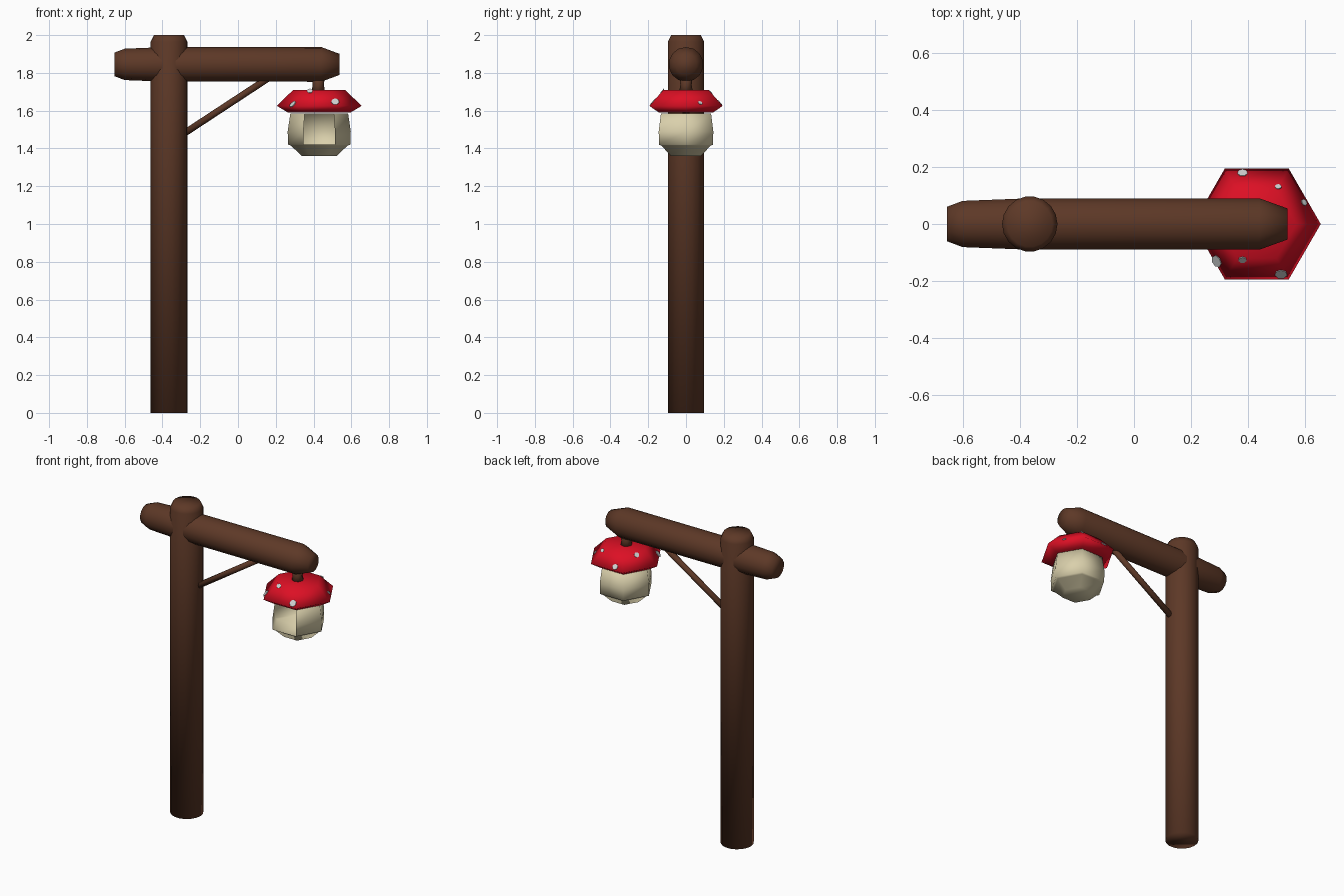
import bpy, bmesh, math
from mathutils import Vector, Matrix

if "Cube" in bpy.data.objects:
    bpy.data.objects.remove(bpy.data.objects["Cube"])


def material(name, rgb):
    m = bpy.data.materials.new(name)
    m.diffuse_color = (*rgb, 1)
    m.use_nodes = True
    m.node_tree.nodes["Principled BSDF"].inputs["Base Color"].default_value = m.diffuse_color
    return m


WOOD = material("brown wood", (0.11, 0.040, 0.020))
RED = material("cap red", (0.72, 0.005, 0.018))
CREAM = material("lantern cream", (0.70, 0.63, 0.41))
WHITE = material("spot white", (0.62, 0.64, 0.64))


def finish(name, bm, mat, smooth=True):
    bmesh.ops.recalc_face_normals(bm, faces=bm.faces)
    me = bpy.data.meshes.new(name)
    bm.to_mesh(me)
    bm.free()
    for p in me.polygons:
        p.use_smooth = smooth
    me.materials.append(mat)
    ob = bpy.data.objects.new(name, me)
    bpy.context.collection.objects.link(ob)
    return ob


def lathe(name, profile, sides, origin, axis, mat, skip=()):
    """Stack rings of (radius, distance) along an axis; skip holds (ring, side) openings."""
    bm = bmesh.new()
    rot = Vector((0, 0, 1)).rotation_difference(Vector(axis)).to_matrix()
    rings = []
    for r, h in profile:
        rings.append([bm.verts.new(Vector(origin) + rot @ Vector((
            r * math.cos(2 * math.pi * i / sides),
            r * math.sin(2 * math.pi * i / sides), h))) for i in range(sides)])
    for k in range(len(rings) - 1):
        for i in range(sides):
            if (k, i) not in skip:
                j = (i + 1) % sides
                bm.faces.new((rings[k][i], rings[k][j], rings[k + 1][j], rings[k + 1][i]))
    bm.faces.new(rings[0][::-1])
    bm.faces.new(rings[-1])
    return finish(name, bm, mat)


# Upright log and cross beam
lathe("post", [(0.097, 0), (0.097, 1.965), (0.08, 2.0)], 18, (-0.365, 0, 0), (0, 0, 1), WOOD)
lathe("beam", [(0.062, -0.655), (0.083, -0.60), (0.091, -0.40), (0.092, 0.44), (0.056, 0.537)],
      14, (0, 0, 1.845), (1, 0, 0), WOOD)

# Diagonal brace
a, b = Vector((-0.30, 0, 1.47)), Vector((0.18, 0, 1.785))
lathe("brace", [(0.018, 0), (0.018, (b - a).length)], 8, a, (b - a).normalized(), WOOD)

# Lantern hanger
CX = 0.43
lathe("hanger", [(0.036, 1.70), (0.03, 1.735), (0.034, 1.78)], 8, (CX - 0.005, 0, 0), (0, 0, 1), WOOD)

# Six-sided mushroom cap
lathe("cap", [(0.165, 1.59), (0.224, 1.625), (0.138, 1.71)], 6, (CX, 0, 0), (0, 0, 1), RED)

# Six-sided lantern body, open at the front face
lathe("lantern_body", [(0.092, 1.36), (0.150, 1.415), (0.165, 1.42), (0.167, 1.49), (0.153, 1.585)],
      6, (CX, 0, 0), (0, 0, 1), CREAM, skip={(2, 4), (3, 4)})

# Thin spots lying on the sloping cap faces: (x, y, radius)
spots = [(0.38, 0.178, 0.018), (0.505, 0.13, 0.012), (0.595, 0.075, 0.012),
         (0.29, -0.13, 0.022), (0.38, -0.125, 0.015), (0.515, -0.175, 0.022),
         (0.31, 0.06, 0.016)]
for n, (x, y, r) in enumerate(spots):
    rel = Vector((x - CX, y, 0))
    dirs = [Vector((math.cos(t), math.sin(t), 0))
            for t in (math.radians(30 + 60 * k) for k in range(6))]
    out = max(dirs, key=rel.dot)
    d = rel.dot(out)
    z = 1.71 - (d - 0.1195) * 0.085 / 0.0745
    normal = (out * 0.085 + Vector((0, 0, 0.0745))).normalized()
    bm = bmesh.new()
    bmesh.ops.create_cone(bm, cap_ends=True, segments=7, radius1=r, radius2=r, depth=0.004)
    rot = Vector((0, 0, 1)).rotation_difference(normal).to_matrix().to_4x4()
    bm.transform(Matrix.Translation(Vector((x, y, z)) + normal * 0.001) @ rot)
    finish(f"cap_spot_{n + 1}", bm, WHITE, smooth=False)
